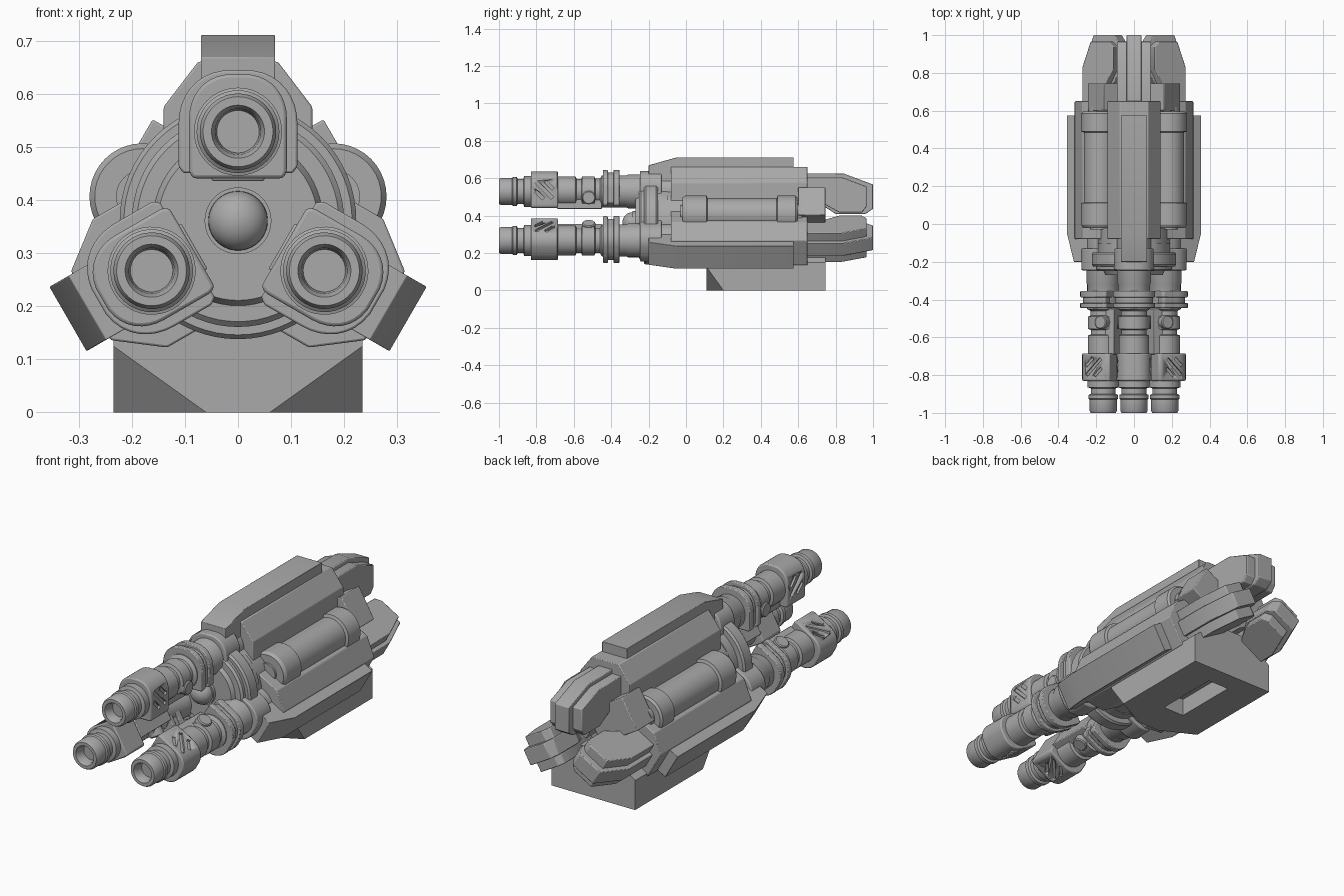
import bpy, bmesh, math
from mathutils import Matrix, Vector

if "Cube" in bpy.data.objects:
    bpy.data.objects.remove(bpy.data.objects["Cube"], do_unlink=True)

grey = bpy.data.materials.new("plain_grey")
grey.use_nodes = True
grey.diffuse_color = (0.4, 0.4, 0.4, 1)
grey.node_tree.nodes["Principled BSDF"].inputs["Base Color"].default_value = (0.4, 0.4, 0.4, 1)

AXIS = Matrix.Translation((0, 0, 0.361))


def finish(name, bm, matrix, bevel=0.0, smooth=True):
    bmesh.ops.recalc_face_normals(bm, faces=bm.faces)
    mesh = bpy.data.meshes.new(name)
    bm.to_mesh(mesh)
    bm.free()
    mesh.transform(matrix)
    mesh.materials.append(grey)
    ob = bpy.data.objects.new(name, mesh)
    bpy.context.collection.objects.link(ob)
    if bevel:
        mod = ob.modifiers.new("soft_edges", "BEVEL")
        mod.width, mod.segments, mod.limit_method = bevel, 2, "ANGLE"
    if smooth:
        bpy.ops.object.select_all(action="DESELECT")
        ob.select_set(True)
        bpy.context.view_layer.objects.active = ob
        bpy.ops.object.shade_smooth_by_angle(angle=math.radians(32))
    return ob


def extrude(points, offset):
    bm = bmesh.new()
    face = bm.faces.new([bm.verts.new(p) for p in points])
    moved = bmesh.ops.extrude_face_region(bm, geom=[face])["geom"]
    bmesh.ops.translate(bm, vec=offset, verts=[v for v in moved if isinstance(v, bmesh.types.BMVert)])
    return bm


def prism(name, half, y0, y1, matrix, bevel=0.004):
    """Symmetric cross-section, given as its right half, run along y."""
    section = half + [(-x, z) for x, z in reversed(half)]
    bm = extrude([(x, y0, z) for x, z in section], (0, y1 - y0, 0))
    return finish(name, bm, matrix, bevel)


def slab(name, profile, half_width, matrix, bevel=0.004):
    """Side profile in y and z, run across x."""
    bm = extrude([(-half_width, y, z) for y, z in profile], (2 * half_width, 0, 0))
    return finish(name, bm, matrix, bevel)


def lathe(name, profile, matrix, sides=40):
    """Radius and y pairs turned round the y axis."""
    bm = bmesh.new()
    verts = [bm.verts.new((r, y, 0)) for r, y in profile]
    edges = [bm.edges.new(pair) for pair in zip(verts, verts[1:])]
    bmesh.ops.spin(bm, geom=verts + edges, axis=(0, 1, 0), cent=(0, 0, 0),
                   angle=math.tau, steps=sides)
    bmesh.ops.remove_doubles(bm, verts=bm.verts, dist=0.0001)
    return finish(name, bm, matrix)


def box(name, low, high, matrix, bevel=0.004):
    return prism(name, [(high[0], low[2]), (high[0], high[2])], low[1], high[1], matrix, bevel)


def carve(target, cutters):
    """Cut the shapes out of the target and drop the cutters."""
    for cutter in cutters:
        mod = target.modifiers.new("cut", "BOOLEAN")
        mod.operation, mod.object, mod.solver = "DIFFERENCE", cutter, "EXACT"
    graph = bpy.context.evaluated_depsgraph_get()
    result = bpy.data.meshes.new_from_object(target.evaluated_get(graph))
    target.modifiers.clear()
    target.data = result
    for cutter in cutters:
        bpy.data.objects.remove(cutter, do_unlink=True)


def arch(width, low, top):
    """Half of a housing section: flat inside, rounded outside."""
    mid = top - width * 0.9
    curve = [(width * math.cos(a) ** 0.8, mid + (top - mid) * math.sin(a))
             for a in (math.radians(d) for d in range(0, 81, 10))]
    return [(width * 0.92, low), (width, low + 0.012)] + curve


def arm(tag, angle, shift):
    M = AXIS @ Matrix.Rotation(math.radians(angle), 4, "Y") @ Matrix.Translation((0, 0, shift))
    B = M @ Matrix.Translation((0, 0, 0.168))

    # Barrel with hollow muzzle and stepped rings
    lathe(tag + "_barrel", [
        (0, -0.95), (0.04, -0.95), (0.043, -0.985), (0.05, -1), (0.066, -1), (0.072, -0.99),
        (0.072, -0.93), (0.078, -0.925), (0.078, -0.905), (0.066, -0.9), (0.066, -0.87),
        (0.083, -0.865), (0.083, -0.83), (0.08, -0.68), (0.08, -0.59), (0.066, -0.585),
        (0.066, -0.56), (0.081, -0.555), (0.081, -0.49), (0.068, -0.485), (0.068, -0.46),
        (0.085, -0.45), (0.085, -0.32), (0.09, -0.31), (0.09, -0.05), (0, -0.05)], B)

    # Slotted clamp
    clamp = prism(tag + "_clamp", arch(0.092, 0.08, 0.277), -0.83, -0.685, M, 0.006)
    cutters = []
    for side in (-1, 1):
        for along, length in ((-0.037, 0.03), (0, 0.062), (0.037, 0.03)):
            turn = Matrix.Translation((side * 0.093, -0.757, 0.175)) @ Matrix.Rotation(math.radians(-45), 4, "X")
            cutters.append(slab("slot_cutter", [(-length, along - 0.009), (length, along - 0.009),
                                                (length, along + 0.009), (-length, along + 0.009)],
                                0.012, M @ turn, 0))
    carve(clamp, cutters)

    # Inner block and side buttons
    box(tag + "_inner_block", (0, -0.69, 0.075), (0.05, -0.45, 0.15), M)
    turn = Matrix.Translation((0, -0.52, 0.135)) @ Matrix.Rotation(math.pi / 2, 4, "Z")
    lathe(tag + "_buttons", [(0, -0.09), (0.031, -0.09), (0.036, -0.085),
                             (0.036, 0.085), (0.031, 0.09), (0, 0.09)], M @ turn, 28)

    # Twin flange plates, bridge between them, and rear collar
    for i, (y0, y1) in enumerate(((-0.445, -0.418), (-0.388, -0.355))):
        prism(f"{tag}_flange_{i}", arch(0.112, 0.09, 0.285), y0, y1, M)
    prism(tag + "_flange_bridge", arch(0.1, 0.1, 0.27), -0.42, -0.38, M)
    prism(tag + "_collar", arch(0.105, 0.1, 0.28), -0.245, -0.13, M, 0.006)

    # Armour shell and raised fin
    prism(tag + "_shell", [(0.14, 0.06), (0.14, 0.215), (0.075, 0.3)], -0.08, 0.65, M)
    slab(tag + "_fin", [(-0.05, 0.35), (0.575, 0.35), (0.575, 0.2), (-0.08, 0.2),
                        (-0.2, 0.24), (-0.2, 0.308)], 0.07, M, 0.002)

    # Rear claw with raised rib
    slab(tag + "_claw", [(0.6, 0.245), (0.83, 0.245), (0.965, 0.195), (0.965, 0.085),
                         (0.94, 0.055), (0.82, 0.055), (0.74, 0.1), (0.6, 0.1)], 0.09, M)
    slab(tag + "_claw_rib", [(0.6, 0.265), (0.84, 0.265), (1, 0.205), (1, 0.075),
                             (0.96, 0.048), (0.8, 0.048), (0.72, 0.1), (0.6, 0.1)], 0.04, M)


arm("top", 0, 0)
arm("left", 120, 0.02)
arm("right", -120, 0.02)

# Central hub with stepped ring and domed nose
lathe("hub_ring", [(0, -0.27), (0.15, -0.27), (0.16, -0.25), (0.19, -0.25), (0.2, -0.24),
                   (0.2, -0.225), (0.215, -0.225), (0.223, -0.215), (0.223, -0.16),
                   (0.215, -0.15), (0.19, -0.15), (0.19, -0.1), (0, -0.1)], AXIS, 64)
dome = [(0.056 * math.sin(a), -0.29 - 0.05 * math.cos(a))
        for a in (math.radians(d) for d in range(0, 91, 10))]
lathe("nose_dome", dome + [(0.056, -0.285), (0.063, -0.285), (0.063, -0.26), (0, -0.26)], AXIS)
lathe("core", [(0, -0.12), (0.19, -0.12), (0.19, 0.65), (0, 0.65)], AXIS, 12)

# Side canisters with end caps, and the rear struts behind them
for side, tag in ((1, "left"), (-1, "right")):
    place = Matrix.Translation((side * 0.18, 0, 0.407))
    lathe(tag + "_canister", [
        (0, -0.03), (0.05, -0.03), (0.05, -0.02), (0.09, -0.02), (0.1, -0.005), (0.1, 0.11),
        (0.086, 0.115), (0.086, 0.485), (0.1, 0.49), (0.1, 0.585), (0.09, 0.595),
        (0.06, 0.595), (0.06, 0.62), (0, 0.62)], place)
    box(tag + "_rear_strut", (0, 0.6, 0), (0.085, 0.745, 0.235),
        AXIS @ Matrix.Rotation(math.radians(60 * side), 4, "Y"))

# Base with chopped lower front corners and a slot underneath
bm = extrude([(-0.235, 0.11, 0), (0.235, 0.11, 0), (0.235, 0.11, 0.15), (0.1, 0.11, 0.25),
              (-0.1, 0.11, 0.25), (-0.235, 0.11, 0.15)], (0, 0.635, 0))
for side in (-1, 1):
    a, b, c = (Vector(p) for p in ((side * 0.06, 0.11, 0), (side * 0.235, 0.11, 0.125), (side * 0.235, 0.2, 0)))
    normal = (b - a).cross(c - a) * side
    if normal.z > 0:
        normal = -normal
    cut = bmesh.ops.bisect_plane(bm, geom=bm.verts[:] + bm.edges[:] + bm.faces[:],
                                 plane_co=a, plane_no=normal, clear_outer=True)
    bmesh.ops.edgeloop_fill(bm, edges=[e for e in cut["geom_cut"] if isinstance(e, bmesh.types.BMEdge)])
base = finish("base", bm, Matrix(), 0, False)
carve(base, [box("base_slot_cutter", (0, 0.3, -0.05), (0.06, 0.64, 0.09), Matrix(), 0)])
